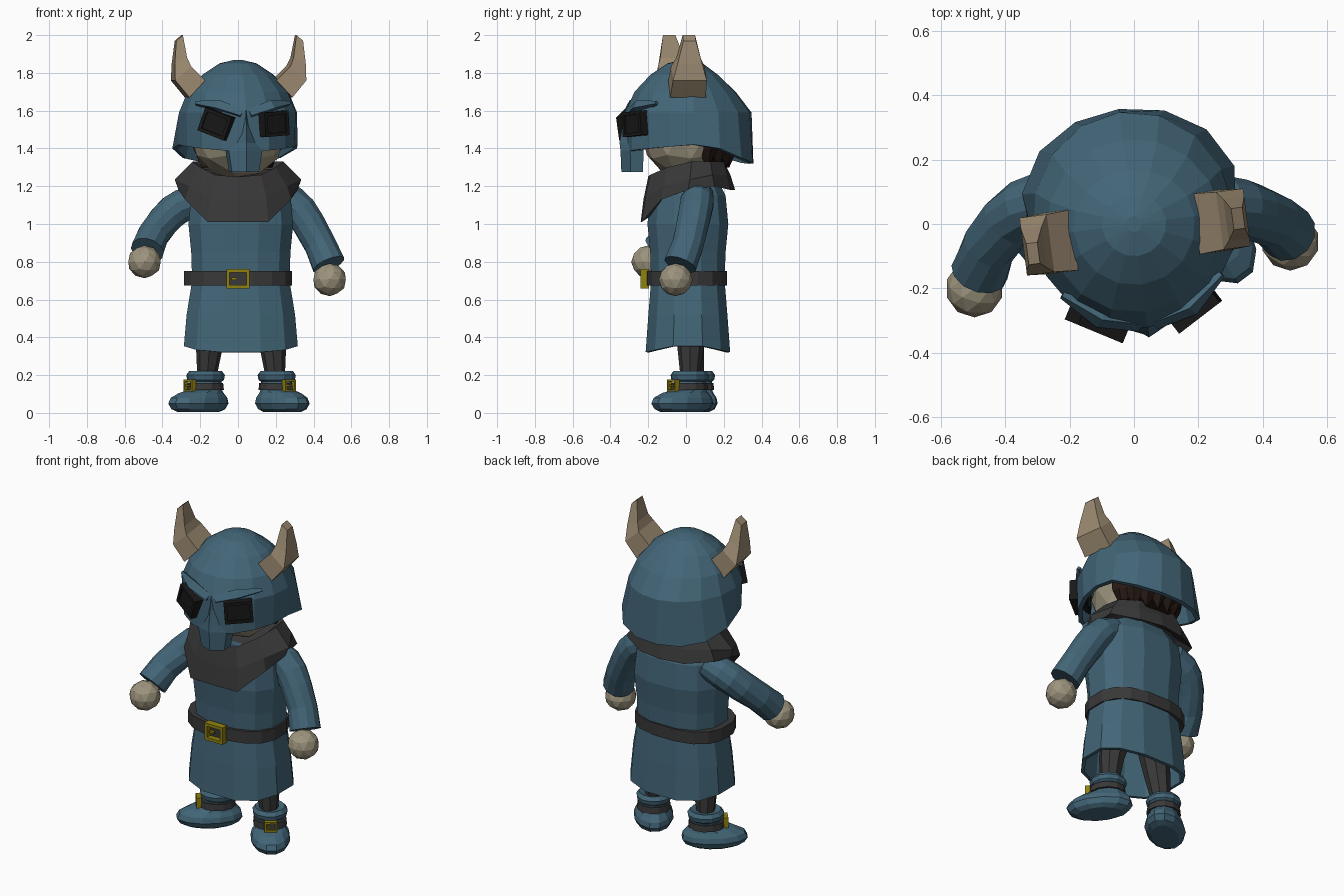
import bpy, bmesh
from math import sin, cos, pi, radians
from mathutils import Matrix, Vector

if "Cube" in bpy.data.objects:
    bpy.data.objects.remove(bpy.data.objects["Cube"])

PALETTE = dict(blue=(.055, .13, .185), dark=(.042, .04, .04), black=(.009, .009, .009), skin=(.34, .3, .21),
               horn=(.33, .255, .165), gold=(.28, .22, .005), hair=(.02, .01, .007))
MATS = {}
for key, rgb in PALETTE.items():
    MATS[key] = bpy.data.materials.new(key)
    MATS[key].diffuse_color = (*rgb, 1)


def finish(name, bm, mat, matrix=None):
    bmesh.ops.recalc_face_normals(bm, faces=bm.faces)
    me = bpy.data.meshes.new(name)
    bm.to_mesh(me)
    bm.free()
    if matrix:
        me.transform(matrix)
    me.materials.append(MATS[mat])
    ob = bpy.data.objects.new(name, me)
    bpy.context.collection.objects.link(ob)
    return ob


def loft(name, rings, mat, caps=(True, True), wrap=False, matrix=None, solid=0):
    bm = bmesh.new()
    vs = [[bm.verts.new(p) for p in r] for r in rings]
    n = len(vs[0])
    for a, b in zip(vs, vs[1:] + ([vs[0]] if wrap else [])):
        for i in range(n):
            bm.faces.new((a[i], a[(i + 1) % n], b[(i + 1) % n], b[i]))
    if not wrap:
        for flag, r in zip(caps, (vs[0], vs[-1])):
            if flag:
                bm.faces.new(r)
    ob = finish(name, bm, mat, matrix)
    if solid:
        m = ob.modifiers.new("thickness", 'SOLIDIFY')
        m.thickness, m.offset = solid, -1
    return ob


def oval(cx, cy, z, rx, ry, n=12, power=1.0, dip=0):
    pts = []
    for i in range(n):
        t = 2 * pi * (i + .5) / n
        s, c = sin(t), -cos(t)
        f = lambda v: abs(v) ** power * (1 if v > 0 else -1)
        pts.append((cx + rx * f(s), cy + ry * f(c), z - dip * abs(c)))
    return pts


def tube(name, path, radii, mat, n=10, matrix=None):
    pts = [Vector(p) for p in path]
    rings = []
    for i, p in enumerate(pts):
        d = (pts[min(i + 1, len(pts) - 1)] - pts[max(i - 1, 0)]).normalized()
        u = d.cross(Vector((0, 1, .3))).normalized()
        v = d.cross(u)
        rings.append([p + radii[i] * (u * cos(2 * pi * k / n) + v * sin(2 * pi * k / n)) for k in range(n)])
    return loft(name, rings, mat, matrix=matrix)


def ball(name, loc, size, mat, matrix=Matrix()):
    bm = bmesh.new()
    bmesh.ops.create_icosphere(bm, subdivisions=2, radius=1)
    return finish(name, bm, mat, matrix @ T(loc) @ Matrix.Diagonal((*size, 1)))


def box(name, size, mat, matrix):
    bm = bmesh.new()
    bmesh.ops.create_cube(bm, size=1)
    return finish(name, bm, mat, matrix @ Matrix.Diagonal((*size, 1)))


def frame(name, w, h, bar, depth, mat, matrix):
    r = lambda a, b, y: [(-a, y, -b), (a, y, -b), (a, y, b), (-a, y, b)]
    loft(name, [r(w, h, depth), r(w, h, -depth), r(w - bar, h - bar, -depth), r(w - bar, h - bar, depth)],
         mat, wrap=True, matrix=matrix)


def mirrored(half):
    return half + [(-x, y, z) for x, y, z in half[-2:0:-1]]


T = Matrix.Translation
RZ = lambda a: Matrix.Rotation(radians(a), 4, 'Z')
RY = lambda a: Matrix.Rotation(radians(a), 4, 'Y')

# Tunic, open at the hem
tunic = [(.365, .31, .23, .045), (.52, .295, .215, 0), (.7, .265, .2, 0), (.85, .27, .205, 0),
         (1.0, .285, .22, 0), (1.15, .27, .205, 0), (1.24, .2, .16, 0)]
loft("tunic", [oval(.015, .01, z, rx, ry, 12, .8, d) for z, rx, ry, d in tunic], "blue", (False, True), solid=.02)

# Belt and its buckle
loft("belt", [oval(0, .005, z, .29 - k, .215 - k, 16, .8) for z, k in ((.675, .04), (.675, 0), (.75, 0), (.75, .04))],
     "dark", wrap=True)
frame("belt_buckle", .062, .052, .018, .022, "gold", T((0, -.218, .71)))
box("belt_prong", (.03, .02, .012), "gold", T((-.02, -.225, .71)))

# Cowl around the shoulders
low = mirrored([(0, -.24, 1.01), (.16, -.235, 1.01), (.28, -.13, 1.13), (.315, .01, 1.18),
                (.3, .15, 1.2), (.15, .235, 1.18), (0, .26, 1.18)])
mid = mirrored([(0, -.225, 1.13), (.15, -.215, 1.14), (.26, -.12, 1.2), (.335, .02, 1.235),
                (.27, .14, 1.26), (.15, .22, 1.26), (0, .235, 1.26)])
top = mirrored([(0, -.2, 1.25), (.12, -.19, 1.26), (.2, -.1, 1.3), (.24, .03, 1.33),
                (.22, .13, 1.33), (.12, .2, 1.33), (0, .2, 1.33)])
inner = [(x * .8, y * .8, z - .04) for x, y, z in top]
under = [(x * .75, y * .75, z + .04) for x, y, z in low]
loft("cowl", [under, low, mid, top, inner], "dark")

# Arms, sleeve ends and hands
arms = (("left", [(-.2, .09, 1.14), (-.29, .07, 1.1), (-.34, .05, 1.07), (-.39, .01, 1.02), (-.45, -.07, .94),
                  (-.48, -.15, .86)], (-.495, -.2, .8)),
        ("right", [(.2, .07, 1.16), (.28, .06, 1.12), (.33, .05, 1.07), (.375, .035, 1.0), (.435, .01, .89),
                   (.48, -.03, .785)], (.485, -.055, .705)))
for side, path, hand in arms:
    tube(side + "_sleeve", path, (.075, .09, .09, .088, .085, .09), "blue", 12)
    ball(side + "_hand", hand, (.09, .09, .087), "skin")

# Legs and shoes
shoe = [(.004, 0, .075, .13), (.02, 0, .1, .17), (.05, 0, .113, .19), (.08, .005, .106, .178), (.105, .02, .09, .14),
        (.12, .045, .083, .1), (.165, .05, .082, .088), (.175, .05, .095, .1), (.2, .05, .1, .105),
        (.222, .05, .085, .088), (.21, .05, .05, .05)]
for side, s, centre, turn in (("left", -1, (-.21, .02, 0), -50), ("right", 1, (.235, -.02, 0), 37)):
    m = T(centre) @ RZ(turn)
    foot = m @ Vector((0, .05, .1))
    tube(side + "_leg", [(s * .11, .02, .62), (foot.x - s * .02, .025, .36), foot], (.1, .072, .04), "dark", 8)
    loft(side + "_shoe", [oval(0, y, z, rx, ry) for z, y, rx, ry in shoe], "blue", matrix=m)
    loft(side + "_shoe_strap", [oval(0, .045, z, r, r + .008) for z, r in ((.12, .07), (.12, .097), (.158, .093), (.158, .07))],
         "dark", wrap=True, matrix=m)
    frame(side + "_shoe_buckle", .036, .031, .011, .014, "gold", m @ T((0, -.06, .145)))
    box(side + "_shoe_prong", (.02, .012, .009), "gold", m @ T((-.012, -.063, .145)))

# Head, turned slightly aside
HEAD = RZ(7.5)
ball("head", (0, 0, 1.47), (.25, .235, .235), "skin", HEAD)


# Hair with a jagged lower edge round the back
def hair_ring(r, z, jag):
    return [(r * sin(t), .03 - r * cos(t), z - jag * (i % 2))
            for i, t in enumerate(radians(105 + 10 * k) for k in range(16))]


loft("hair", [hair_ring(.2, 1.36, .06), hair_ring(.245, 1.4, 0), hair_ring(.255, 1.5, 0)], "hair")

# Helmet shell: rim radius and height from front to back
RIM = [(.325, 1.38), (.33, 1.39), (.315, 1.4), (.31, 1.41), (.318, 1.42), (.36, 1.4), (.37, 1.35), (.365, 1.325), (.36, 1.32)]


def shell_ring(z, front, side, back):
    half = []
    for i in range(9):
        t = pi * i / 8
        half.append((side * sin(t), -(front if i < 4 else back) * cos(t), z))
    return mirrored(half)


rim = mirrored([(r * sin(pi * i / 8), -r * cos(pi * i / 8), z) for i, (r, z) in enumerate(RIM)])
loft("helmet", [rim, shell_ring(1.59, .325, .315, .35), shell_ring(1.7, .275, .27, .265),
                shell_ring(1.79, .19, .19, .17), shell_ring(1.85, .1, .1, .09), shell_ring(1.868, .025, .025, .025)],
     "blue", (False, True), matrix=HEAD, solid=.025)

# Nose guard, with a ridge down its middle
guard = [(1.6, .02, -.325), (1.52, .03, -.34), (1.43, .05, -.355), (1.39, .09, -.35), (1.275, .072, -.345)]
loft("nose_guard", [[(-w * 1.1, -.24, z), (-w, y + .04, z), (0, y, z), (w, y + .04, z), (w * 1.1, -.24, z)]
                    for z, w, y in guard], "blue", matrix=HEAD)

# Brows, eye openings, horns
for side, s, roll in (("left", -1, 20), ("right", 1, 4)):
    tube(side + "_brow", [(s * .02, -.305, 1.58), (s * .14, -.272, 1.622), (s * .25, -.19, 1.64)], (.03, .036, .012),
         "blue", 4, matrix=HEAD)
    eye = HEAD @ T((s * .145, -.275, 1.53)) @ RZ(s * 30) @ RY(-s * roll)
    frame(side + "_eye_frame", .08, .065, .018, .045, "black", eye)
    box(side + "_eye_pane", (.13, .07, .1), "black", eye)
    lean = -.025 if s < 0 else .0
    horn = [((.19, 1.76), (.275, 1.67), .095, 0), ((.265, 1.835), (.35, 1.76), .09, 0),
            ((.285, 1.88), (.35, 1.85), .065, .4), ((.305, 2.0), (.34, 1.97), .033, 1)]
    loft(side + "_horn", [[(s * x, e * d - .025 + lean * k, z) for (x, z), e in ((a, -1), (b, -1), (b, 1), (a, 1))]
                          for a, b, d, k in horn], "horn", matrix=HEAD)

for m in bpy.data.materials:
    if m.users and not m.is_grease_pencil:
        m.use_nodes = True
        m.node_tree.nodes["Principled BSDF"].inputs["Base Color"].default_value = m.diffuse_color
